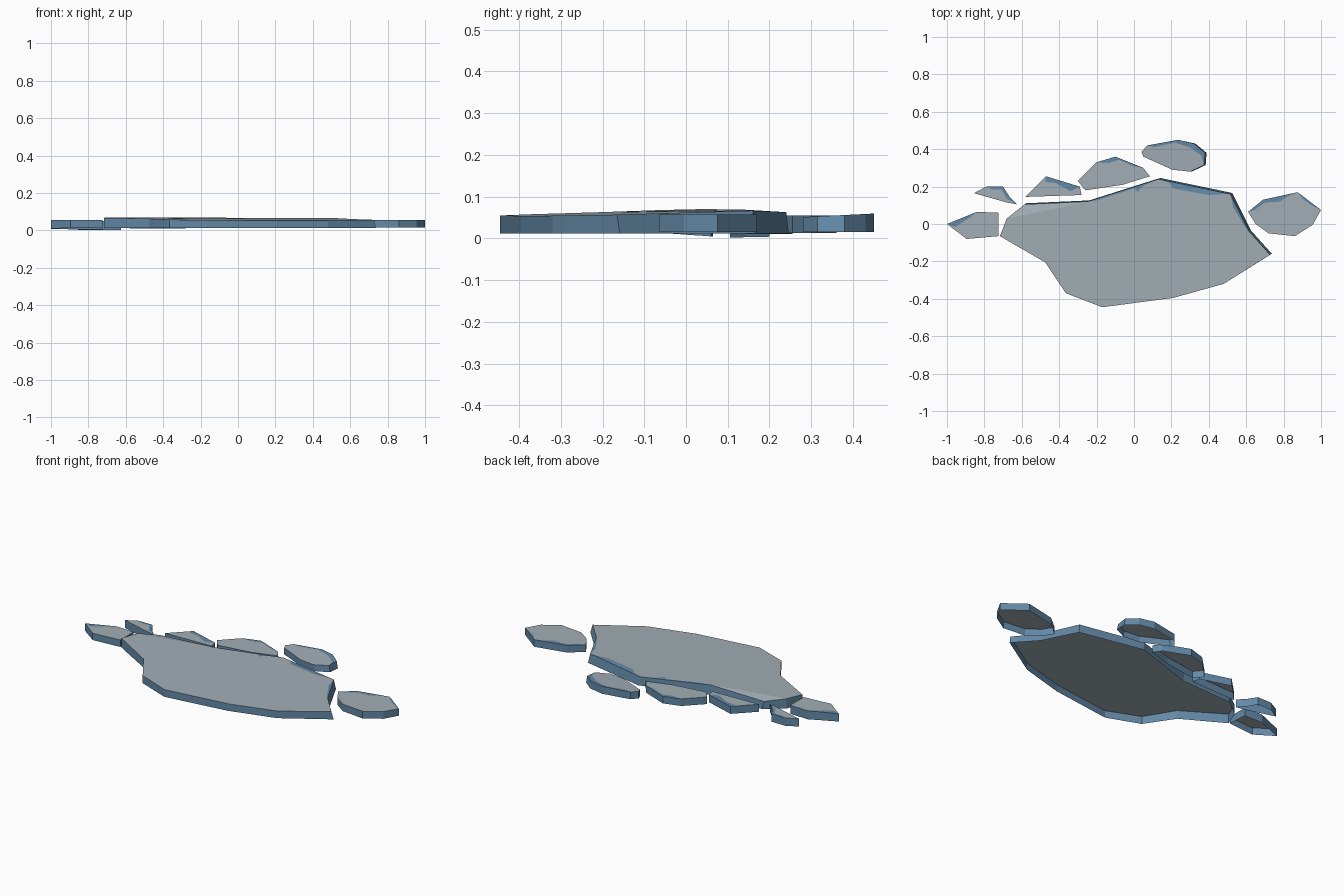
import bpy, bmesh


def material(name, colour):
    m = bpy.data.materials.new(name)
    m.diffuse_color = (*colour, 1)
    return m


GREY = material("frosted grey", (0.36, 0.42, 0.46))
BLUE = material("ice blue", (0.125, 0.25, 0.385))


def slab(name, outline, top, bottom, patches=(), shift=(0, 0), shifted=(), taper=1.0):
    """Slab open underneath: grey top, blue sides.
    Each patch (i, j, inner points, material) cuts the rim from corner i to j.
    The bottom corners listed in shifted lean outwards by shift."""
    bm = bmesh.new()
    n = len(outline)
    cx = sum(p[0] for p in outline) / n
    cy = sum(p[1] for p in outline) / n
    up = [bm.verts.new((x, y, top(x, y))) for x, y in outline]
    low = []
    for k, (x, y) in enumerate(outline):
        s = shift if k in shifted else (0, 0)
        low.append(bm.verts.new((cx + (x - cx) * taper + s[0],
                                 cy + (y - cy) * taper + s[1], bottom(x, y))))
    # side walls, clockwise outline
    for i in range(n):
        j = (i + 1) % n
        bm.faces.new((up[i], up[j], low[j], low[i])).material_index = 1
    # top surface with rim patches cut out of it
    loop, i = [], 0
    starts = {p[0]: p for p in patches}
    while i < n:
        loop.append(up[i])
        if i in starts:
            _, j, pts, mat = starts[i]
            inner = [bm.verts.new((x, y, top(x, y))) for x, y in pts]
            bm.faces.new((up[i:j + 1] + inner[::-1])[::-1]).material_index = mat
            loop += inner
            i = j
        else:
            i += 1
    bm.faces.new(loop[::-1])
    bm.normal_update()
    me = bpy.data.meshes.new(name)
    bm.to_mesh(me)
    bm.free()
    me.materials.append(GREY)
    me.materials.append(BLUE)
    bpy.context.collection.objects.link(bpy.data.objects.new(name, me))


def level(z, sx=0.0, sy=0.0):
    return lambda x, y: z + sx * x + sy * y


def main_top(x, y):
    if (x, y) == (-0.585, 0.105):      # lowered corner beside the crease
        return 0.057
    plane = 0.07 - 0.0058 * (x + 0.68) + 0.0257 * (y - 0.03)
    return min(plane, 0.07 - 0.06 * max(0, y - 0.12))


# large central floe
slab("main_floe",
     [(-0.717, -0.065), (-0.68, 0.03), (-0.585, 0.105), (-0.25, 0.12), (0.13, 0.24),
      (0.515, 0.16), (0.615, -0.04), (0.727, -0.165), (0.48, -0.32), (0.21, -0.395),
      (-0.17, -0.445), (-0.365, -0.37), (-0.475, -0.205)],
     main_top, level(0.012),
     [(1, 3, [(-0.4, 0.085)], 0),
      (3, 4, [(-0.2, 0.125), (0, 0.19), (0.02, 0.172), (0.05, 0.205)], 1),
      (4, 5, [(0.19, 0.22), (0.21, 0.19), (0.29, 0.175), (0.4, 0.155), (0.48, 0.16)], 1),
      (5, 6, [(0.53, 0.09), (0.59, -0.01)], 1)],
     shift=(0.01, 0.006), shifted=range(2, 8))

# small floes around the back edge, left to right
slab("far_left_floe",
     [(-1, 0), (-0.84, 0.065), (-0.725, 0.06), (-0.725, -0.065), (-0.895, -0.08)],
     level(0.055), level(0.009, 0, -0.07),
     [(0, 1, [(-0.955, -0.015), (-0.88, 0.033)], 1)])

slab("tiny_left_floe",
     [(-0.855, 0.165), (-0.79, 0.2), (-0.70, 0.2), (-0.665, 0.145), (-0.625, 0.105),
      (-0.68, 0.115)],
     level(0.05), level(0.0, 0, 0.02),
     [(1, 4, [(-0.76, 0.185), (-0.71, 0.185), (-0.68, 0.135)], 1)])

slab("back_left_floe",
     [(-0.58, 0.145), (-0.47, 0.255), (-0.29, 0.2), (-0.28, 0.155)],
     level(0.054), level(0.01),
     [(1, 2, [(-0.475, 0.225), (-0.42, 0.22), (-0.34, 0.175)], 1)])

slab("back_middle_floe",
     [(-0.30, 0.23), (-0.2, 0.33), (-0.1, 0.36), (0.05, 0.3), (0.085, 0.255),
      (-0.06, 0.21), (-0.26, 0.18)],
     level(0.055), level(0.013),
     [(1, 3, [(-0.14, 0.325), (-0.08, 0.343), (0, 0.308)], 1)])

slab("back_right_floe",
     [(0.04, 0.385), (0.07, 0.42), (0.235, 0.45), (0.32, 0.43), (0.38, 0.38),
      (0.375, 0.315), (0.30, 0.28), (0.205, 0.29), (0.05, 0.36)],
     level(0.037, 0, 0.05), level(0.015),
     [(1, 5, [(0.11, 0.412), (0.22, 0.435), (0.3, 0.41), (0.36, 0.365)], 1)],
     shift=(0.008, 0), shifted=range(3, 7))

slab("far_right_floe",
     [(0.61, 0.065), (0.69, 0.13), (0.875, 0.17), (1.0, 0.075), (0.955, -0.005),
      (0.86, -0.065), (0.72, -0.05), (0.65, 0)],
     level(0.057), level(0.015),
     [(0, 2, [(0.645, 0.075), (0.7, 0.115), (0.78, 0.12), (0.82, 0.148)], 1),
      (2, 3, [(0.9, 0.135), (0.95, 0.1)], 1)])
